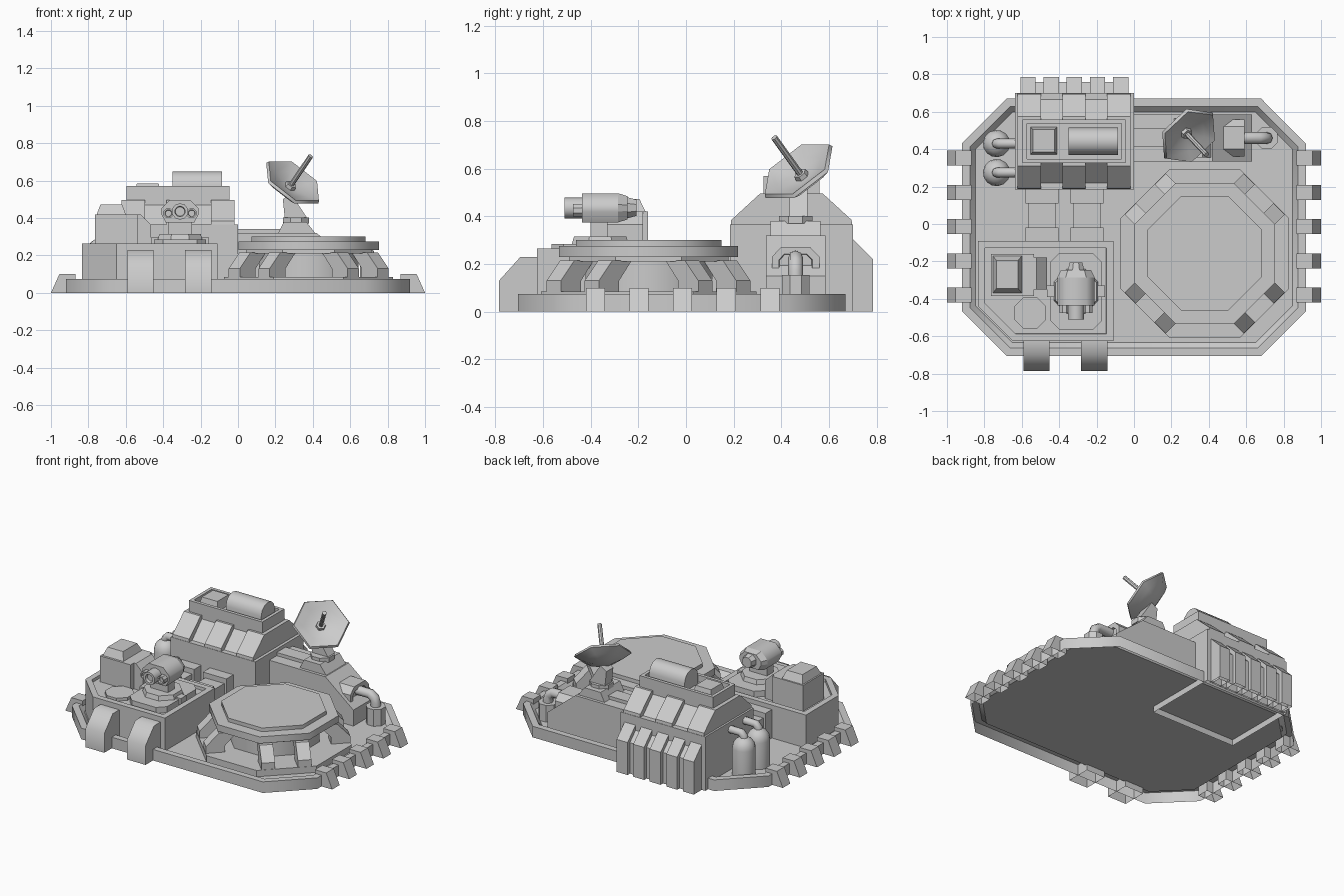
import bpy, bmesh, math
from mathutils import Vector

if "Cube" in bpy.data.objects:
    bpy.data.objects.remove(bpy.data.objects["Cube"])

AX = {'x': lambda u, v, w: (w, u, v), 'y': lambda u, v, w: (u, w, v), 'z': lambda u, v, w: (u, v, w)}


def finish(name, bm):
    """Make the object; parts that touch the ground or floor are open underneath."""
    bmesh.ops.recalc_face_normals(bm, faces=bm.faces)
    low = [f for f in bm.faces if f.normal.z < -0.99 and max(v.co.z for v in f.verts) < 0.09]
    bmesh.ops.delete(bm, geom=low, context='FACES')
    me = bpy.data.meshes.new(name)
    bm.to_mesh(me)
    bm.free()
    ob = bpy.data.objects.new(name, me)
    bpy.context.collection.objects.link(ob)
    return ob


def smooth(ob, angle=40):
    bpy.ops.object.select_all(action='DESELECT')
    ob.select_set(True)
    bpy.context.view_layer.objects.active = ob
    bpy.ops.object.shade_smooth_by_angle(angle=math.radians(angle))


def prism(name, pts, axis, a, b, taper=1.0, recess=None):
    """Profile extruded from a to b; recess=(rim width, depth, slope width) sinks the end cap."""
    bm = bmesh.new()
    n = len(pts)
    cu = (min(p[0] for p in pts) + max(p[0] for p in pts)) / 2
    cv = (min(p[1] for p in pts) + max(p[1] for p in pts)) / 2
    lo = [bm.verts.new(AX[axis](u, v, a)) for u, v in pts]
    hi = [bm.verts.new(AX[axis](cu + (u - cu) * taper, cv + (v - cv) * taper, b)) for u, v in pts]
    bm.faces.new(lo)
    top = bm.faces.new(hi)
    for i in range(n):
        j = (i + 1) % n
        bm.faces.new((lo[i], lo[j], hi[j], hi[i]))
    bmesh.ops.recalc_face_normals(bm, faces=bm.faces)
    if recess:
        rim, depth, slope = recess
        bmesh.ops.inset_region(bm, faces=[top], thickness=rim, use_even_offset=True)
        bmesh.ops.inset_region(bm, faces=[top], thickness=slope, depth=-depth, use_even_offset=True)
    return finish(name, bm)


def box(name, x0, x1, y0, y1, z0, z1, taper=1.0, recess=None):
    return prism(name, [(x0, y0), (x1, y0), (x1, y1), (x0, y1)], 'z', z0, z1, taper, recess)


def ngon(cu, cv, r, n, phase=0.5, sv=1.0):
    """Regular polygon; r is the distance to the flats."""
    R = r / math.cos(math.pi / n)
    return [(cu + R * math.cos(2 * math.pi * (i + phase) / n),
             cv + R * sv * math.sin(2 * math.pi * (i + phase) / n)) for i in range(n)]


def chamfered(x0, x1, y0, y1, c):
    return [(x0 + c, y0), (x1 - c, y0), (x1, y0 + c), (x1, y1 - c),
            (x1 - c, y1), (x0 + c, y1), (x0, y1 - c), (x0, y0 + c)]


def lathe(name, profile, o, d, n, u=None):
    """Rings (radius, distance) around axis d from o; zero radius makes a point."""
    d = Vector(d).normalized()
    u = (u or d.orthogonal()).normalized()
    v = d.cross(u)
    o = Vector(o)
    bm = bmesh.new()
    rings = []
    for r, h in profile:
        if r == 0:
            rings.append([bm.verts.new(o + d * h)] * n)
        else:
            rings.append([bm.verts.new(o + d * h + r * (u * math.cos(2 * math.pi * i / n) + v * math.sin(2 * math.pi * i / n)))
                          for i in range(n)])
    for A, B in zip(rings, rings[1:]):
        for i in range(n):
            j = (i + 1) % n
            bm.faces.new(list(dict.fromkeys((A[i], A[j], B[j], B[i]))))
    return finish(name, bm)


def pipe(name, pts, r):
    cu = bpy.data.curves.new(name, 'CURVE')
    cu.dimensions = '3D'
    cu.bevel_depth = r
    cu.bevel_resolution = 2
    cu.use_fill_caps = True
    sp = cu.splines.new('POLY')
    sp.points.add(len(pts) - 1)
    for p, co in zip(sp.points, pts):
        p.co = (*co, 1)
    ob = bpy.data.objects.new(name, cu)
    bpy.context.collection.objects.link(ob)
    bpy.ops.object.select_all(action='DESELECT')
    ob.select_set(True)
    bpy.context.view_layer.objects.active = ob
    bpy.ops.object.convert(target='MESH')
    smooth(bpy.context.object, 50)


# Base plate (open underneath, sunken floor) and side clamps
F = 0.042
smooth(prism('base_plate', chamfered(-0.92, 0.92, -0.705, 0.67, 0.24), 'z', 0, 0.075, recess=(0.042, 0.034, 0.03)), 46)
for s in (-1, 1):
    for i in range(5):
        y = -0.38 + i * 0.183
        prism('side_clamp', [(s * 0.87, 0), (s, 0), (s * 0.955, 0.1), (s * 0.87, 0.1)], 'y', y - 0.04, y + 0.04)

# Landing pad
px, py = 0.378, -0.157
prism('pad_foot', ngon(px, py, 0.452, 8), 'z', F, 0.085)
smooth(prism('pad_column', ngon(px, py, 0.265, 8), 'z', 0.08, 0.22), 50)
prism('pad_underside', ngon(px, py, 0.335, 8), 'z', 0.21, 0.235)
smooth(prism('pad_disc', ngon(px, py, 0.376, 8), 'z', 0.23, 0.275), 50)
smooth(prism('pad_top', ngon(px, py, 0.305, 8), 'z', 0.27, 0.3), 50)
for k in range(4):
    for off in (-0.113, 0.113):
        ob = prism('pad_leg', [(0.33, 0.08), (0.45, 0.08), (0.45, 0.13), (0.37, 0.215), (0.255, 0.215), (0.33, 0.13)],
                   'y', off - 0.042, off + 0.042)
        ob.rotation_euler.z = math.radians(45 + 90 * k)
        ob.location = (px, py, 0)

# Main building with ribbed roof, back fins and roof tray
box('main_hall', -0.635, 0, 0.185, 0.70, 0, 0.365)
prism('hall_roof', [(0.215, 0.36), (0.325, 0.47), (0.56, 0.47), (0.67, 0.36)], 'x', -0.62, -0.02)
for x in (-0.56, -0.32, -0.082):
    prism('roof_rib', [(0.187, 0.36), (0.19, 0.385), (0.31, 0.495), (0.575, 0.495), (0.695, 0.385), (0.698, 0.36)],
          'x', x - 0.062, x + 0.062)
box('roof_tray', -0.595, -0.045, 0.325, 0.56, 0.46, 0.57, recess=(0.022, 0.045, 0.001))
box('roof_vent', -0.555, -0.41, 0.37, 0.52, 0.52, 0.585, 0.8)
smooth(prism('roof_drum', [(0.37, 0.52), (0.37, 0.58)] +
             [(0.4425 - 0.0725 * math.cos(math.pi * t / 6), 0.58 + 0.07 * math.sin(math.pi * t / 6)) for t in range(1, 6)] +
             [(0.515, 0.58), (0.515, 0.52)], 'x', -0.35, -0.085))
prism('back_panel', [(0.69, 0), (0.76, 0), (0.76, 0.21), (0.69, 0.28)], 'x', -0.595, -0.045)
for i in range(5):
    x = -0.567 + i * 0.124
    prism('back_fin', [(0.69, 0), (0.785, 0), (0.785, 0.22), (0.70, 0.305), (0.69, 0.305)], 'x', x - 0.041, x + 0.041)

# Storage tanks with elbow pipes
for y in (0.43, 0.275):
    dome = [(0.073 * math.cos(a), 0.22 + 0.073 * math.sin(a)) for a in (0, 0.4, 0.8, 1.2)]
    smooth(lathe('storage_tank', [(0.073, F)] + dome + [(0, 0.293)], (-0.735, y, 0), (0, 0, 1), 14))
    pipe('tank_pipe', [(-0.735, y, 0.26), (-0.735, y, 0.295), (-0.715, y, 0.315), (-0.62, y, 0.315)], 0.026)

# Covered links between the two buildings
for x in (-0.493, -0.252):
    box('link_duct', x - 0.072, x + 0.072, -0.1, 0.19, F, 0.2)
    for y0, y1 in ((0.11, 0.19), (-0.1, -0.02)):
        box('link_collar', x - 0.088, x + 0.088, y0, y1, F, 0.235)

# Front building with ramp buttresses
prism('front_hall', [(-0.835, -0.09), (-0.835, -0.44), (-0.65, -0.625), (-0.11, -0.625), (-0.11, -0.09)],
      'z', F, 0.265, recess=(0.038, 0.02, 0.001))
for x in (-0.522, -0.213):
    smooth(prism('front_buttress', [(-0.62, 0), (-0.785, 0), (-0.785, 0.13), (-0.695, 0.23), (-0.62, 0.23)],
                 'x', x - 0.07, x + 0.07), 60)

# Roof house and hatch on the front building
box('roof_house', -0.765, -0.535, -0.385, -0.16, 0.24, 0.42)
prism('house_ramp', [(-0.54, 0.24), (-0.465, 0.24), (-0.465, 0.365), (-0.52, 0.42), (-0.54, 0.42)], 'y', -0.35, -0.18)
box('house_cap', -0.755, -0.6, -0.37, -0.17, 0.42, 0.472, 0.75)
prism('round_hatch', ngon(-0.555, -0.475, 0.085, 8), 'z', 0.24, 0.265)

# Gun turret
tx = -0.31
prism('turret_plinth', chamfered(tx - 0.14, tx + 0.14, -0.565, -0.155, 0.05), 'z', 0.24, 0.285)
box('turret_crossbar', tx - 0.155, tx + 0.155, -0.39, -0.33, 0.25, 0.295)
prism('turret_ring', ngon(tx, -0.36, 0.12, 8), 'z', 0.28, 0.315, 0.92)
box('turret_neck', tx - 0.065, tx + 0.065, -0.4, -0.33, 0.31, 0.39)
head = [(tx - 0.1, 0.42), (tx - 0.075, 0.375), (tx + 0.075, 0.375), (tx + 0.1, 0.42),
        (tx + 0.1, 0.45), (tx + 0.055, 0.497), (tx - 0.055, 0.497), (tx - 0.1, 0.45)]
smooth(prism('turret_head', head, 'y', -0.437, -0.285), 50)
prism('turret_rear', head, 'y', -0.285, -0.245, 0.8)
prism('turret_cap', ngon(tx, 0.436, 0.045, 8), 'y', -0.25, -0.207, 0.75)
smooth(prism('main_barrel', ngon(tx, 0.435, 0.042, 10), 'y', -0.43, -0.51, recess=(0.015, 0.02, 0.003)))
for s in (-1, 1):
    prism('side_barrel', ngon(tx + s * 0.062, 0.425, 0.026, 8), 'y', -0.43, -0.475, recess=(0.008, 0.015, 0.002))

# Sloped side hall behind the pad, with dish plinth
prism('side_hall', [(-0.01, F), (0.63, F), (0.63, 0.15), (0.42, 0.32), (-0.01, 0.32)], 'y', 0.335, 0.585)
box('hall_spine', -0.01, 0.23, 0.415, 0.51, 0.3, 0.342)
prism('dish_plinth', [(0.21, 0.31), (0.42, 0.31), (0.365, 0.38), (0.245, 0.38)], 'y', 0.355, 0.565)

# Pipe outlet and small tank at the hall's end
prism('outlet_frame', [(0.36, 0.145), (0.56, 0.145), (0.56, 0.23), (0.52, 0.272), (0.4, 0.272), (0.36, 0.23)],
      'x', 0.45, 0.59, recess=(0.03, 0.015, 0.003))
pipe('outlet_pipe', [(0.54, 0.46, 0.225), (0.67, 0.46, 0.225), (0.70, 0.46, 0.205), (0.71, 0.46, 0.17), (0.71, 0.46, 0.1)], 0.032)
prism('outlet_tank', ngon(0.71, 0.46, 0.058, 8), 'z', F, 0.155)

# Dish antenna
c = Vector((0.29, 0.475, 0.585))
d = Vector((0.48, -0.51, 0.71)).normalized()
u = Vector((0, 0, 1)).cross(d)
prism('dish_turntable', ngon(0.31, 0.46, 0.07, 8), 'z', 0.37, 0.402)
prism('dish_neck', [(0.25, 0.40), (0.37, 0.40), (0.33, 0.46), (0.285, 0.53), (0.24, 0.50)], 'y', 0.435, 0.51)
smooth(lathe('dish_bowl', [(0, -0.06), (0.06, -0.055), (0.125, -0.03), (0.178, 0.002), (0.17, 0.018),
                           (0.11, -0.005), (0.05, -0.025), (0, -0.025)], c, d, 6, u), 65)
lathe('dish_hub', [(0, -0.04), (0.035, -0.04), (0.028, -0.005), (0, -0.005)], c, d, 6, u)
lathe('dish_rod', [(0, -0.05), (0.014, -0.05), (0.014, 0.205), (0, 0.205)], c, d, 8, u)
